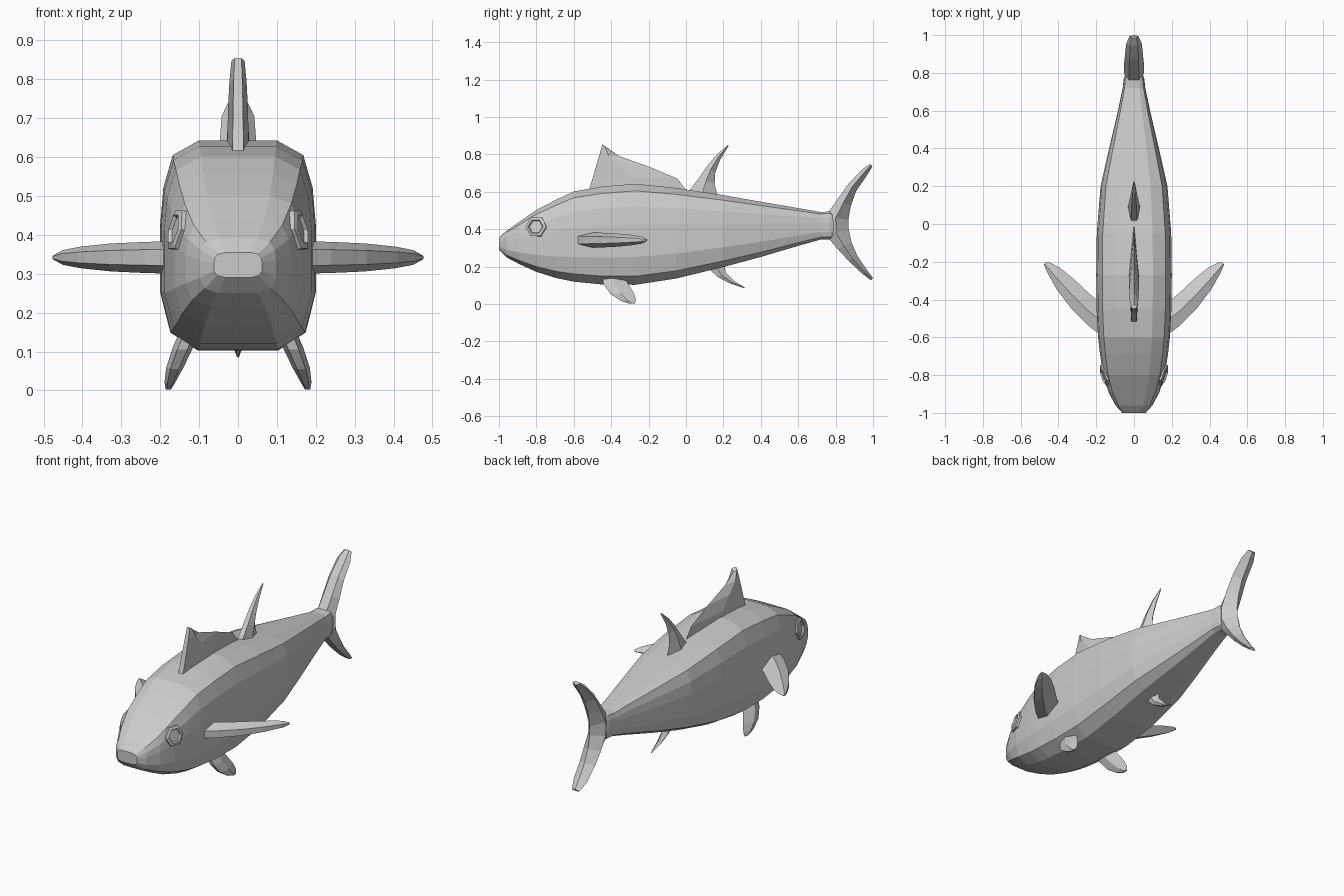
import bpy, bmesh, math
from mathutils import Vector

mat = bpy.data.materials.new("fish_grey")
mat.diffuse_color = (0.6, 0.6, 0.6, 1)


def finish(name, bm):
    bmesh.ops.recalc_face_normals(bm, faces=bm.faces)
    me = bpy.data.meshes.new(name)
    bm.to_mesh(me)
    bm.free()
    me.materials.append(mat)
    ob = bpy.data.objects.new(name, me)
    bpy.context.collection.objects.link(ob)
    return ob


def loft(name, rings):
    """Skin a list of equal-length point rings and cap both ends."""
    bm = bmesh.new()
    vs = [[bm.verts.new(p) for p in r] for r in rings]
    n = len(vs[0])
    for a, b in zip(vs, vs[1:]):
        for i in range(n):
            j = (i + 1) % n
            bm.faces.new((a[i], a[j], b[j], b[i]))
    bm.faces.new(vs[0])
    bm.faces.new(vs[-1])
    return finish(name, bm)


def fin(name, sections, axis, ridge=0.45):
    """Blunt leading edge, raised ridge, sharp trailing edge."""
    axis = Vector(axis)
    rings = []
    for lead, trail, t in sections:
        a, b = Vector(lead), Vector(trail)
        m = a.lerp(b, ridge)
        rings.append([a + axis * t * 0.5, m + axis * t, b,
                      m - axis * t, a - axis * t * 0.5])
    return loft(name, rings)


def mid_fin(name, rows):
    """Fin on the centre plane: lead y, z, trail y, z, half thickness."""
    return fin(name, [((0, a, b), (0, c, d), t) for a, b, c, d, t in rows], (1, 0, 0))


# Body: y, half width, top, bottom
stations = [
    (-1.0, 0.062, 0.355, 0.29), (-0.96, 0.098, 0.392, 0.25),
    (-0.89, 0.135, 0.44, 0.213), (-0.80, 0.163, 0.503, 0.172),
    (-0.69, 0.18, 0.56, 0.138), (-0.60, 0.19, 0.602, 0.12),
    (-0.45, 0.198, 0.628, 0.105), (-0.27, 0.2, 0.643, 0.103),
    (-0.05, 0.197, 0.62, 0.137), (0.2, 0.177, 0.582, 0.198),
    (0.4, 0.132, 0.547, 0.252), (0.6, 0.085, 0.513, 0.311),
    (0.72, 0.06, 0.492, 0.345), (0.77, 0.054, 0.495, 0.345), (0.81, 0.04, 0.47, 0.37)]
half = [(0.5, 1), (0.84, 0.86), (0.96, 0.55), (1, 0.2),
        (1, -0.45), (0.87, -0.83), (0.52, -1)]
profile = half + [(-x, z) for x, z in reversed(half)]
loft("body", [[(u * w, y, (t + b) / 2 + v * (t - b) / 2) for u, v in profile]
              for y, w, t, b in stations])

# Crescent tail
mid_fin("tail_fin", [
    (0.985, 0.750, 0.997, 0.735, 0.024), (0.945, 0.722, 0.965, 0.685, 0.042),
    (0.87, 0.645, 0.908, 0.60, 0.048), (0.81, 0.56, 0.88, 0.52, 0.053),
    (0.745, 0.47, 0.868, 0.45, 0.054), (0.745, 0.37, 0.870, 0.40, 0.054),
    (0.81, 0.295, 0.885, 0.33, 0.053), (0.87, 0.23, 0.915, 0.26, 0.048),
    (0.945, 0.16, 0.962, 0.19, 0.042), (0.99, 0.127, 1.0, 0.14, 0.024)])

# Back and belly fins
mid_fin("front_dorsal_fin", [
    (-0.525, 0.59, 0.015, 0.59, 0.029), (-0.50, 0.67, -0.045, 0.67, 0.027),
    (-0.48, 0.74, -0.2, 0.735, 0.025), (-0.462, 0.80, -0.355, 0.79, 0.022),
    (-0.447, 0.855, -0.425, 0.838, 0.017)])
mid_fin("rear_dorsal_fin", [
    (0.005, 0.59, 0.175, 0.56, 0.033), (0.07, 0.675, 0.153, 0.64, 0.028),
    (0.115, 0.74, 0.156, 0.70, 0.022), (0.165, 0.80, 0.182, 0.77, 0.014),
    (0.224, 0.85, 0.227, 0.845, 0.003)])
mid_fin("anal_fin", [
    (0.11, 0.20, 0.205, 0.23, 0.024), (0.17, 0.145, 0.212, 0.17, 0.021),
    (0.235, 0.11, 0.255, 0.125, 0.014), (0.312, 0.085, 0.314, 0.089, 0.003)])

for side, s in (("right", 1), ("left", -1)):
    # Swept side fins
    rows = [(0.16, -0.60, 0.16, -0.43, 0.042), (0.24, -0.54, 0.235, -0.37, 0.04),
            (0.33, -0.45, 0.32, -0.29, 0.036), (0.41, -0.345, 0.395, -0.23, 0.028),
            (0.455, -0.265, 0.445, -0.205, 0.019), (0.477, -0.215, 0.470, -0.205, 0.006)]
    fin(side + "_pectoral_fin", [((s * a, b, 0.342), (s * c, d, 0.342), t)
                                 for a, b, c, d, t in rows], (0, 0, 1))

    # Small lower fins
    rows = [(0.125, -0.45, 0.15, -0.335, 0.15, 0.026), (0.143, -0.44, 0.105, -0.31, 0.11, 0.026),
            (0.163, -0.405, 0.055, -0.28, 0.06, 0.022), (0.175, -0.35, 0.018, -0.268, 0.025, 0.014),
            (0.179, -0.305, 0.002, -0.272, 0.004, 0.007)]
    fin(side + "_pelvic_fin", [((s * x, a, b), (s * x, c, d), t)
                               for x, a, b, c, d, t in rows], (1, 0, 0))

    # Hexagonal eye with a recessed centre
    n = Vector((s * 0.93, -0.28, 0.2)).normalized()
    u = n.cross(Vector((0, 0, 1))).normalized()
    v = u.cross(n)
    centre = Vector((s * 0.153, -0.80, 0.412))
    steps = [(0.058, -0.03), (0.058, 0.01), (0.042, 0.015), (0.036, 0.006)]
    loft(side + "_eye", [[centre + n * h + (u * math.cos(k * math.pi / 3)
                          + v * math.sin(k * math.pi / 3)) * r for k in range(6)]
                         for r, h in steps])
